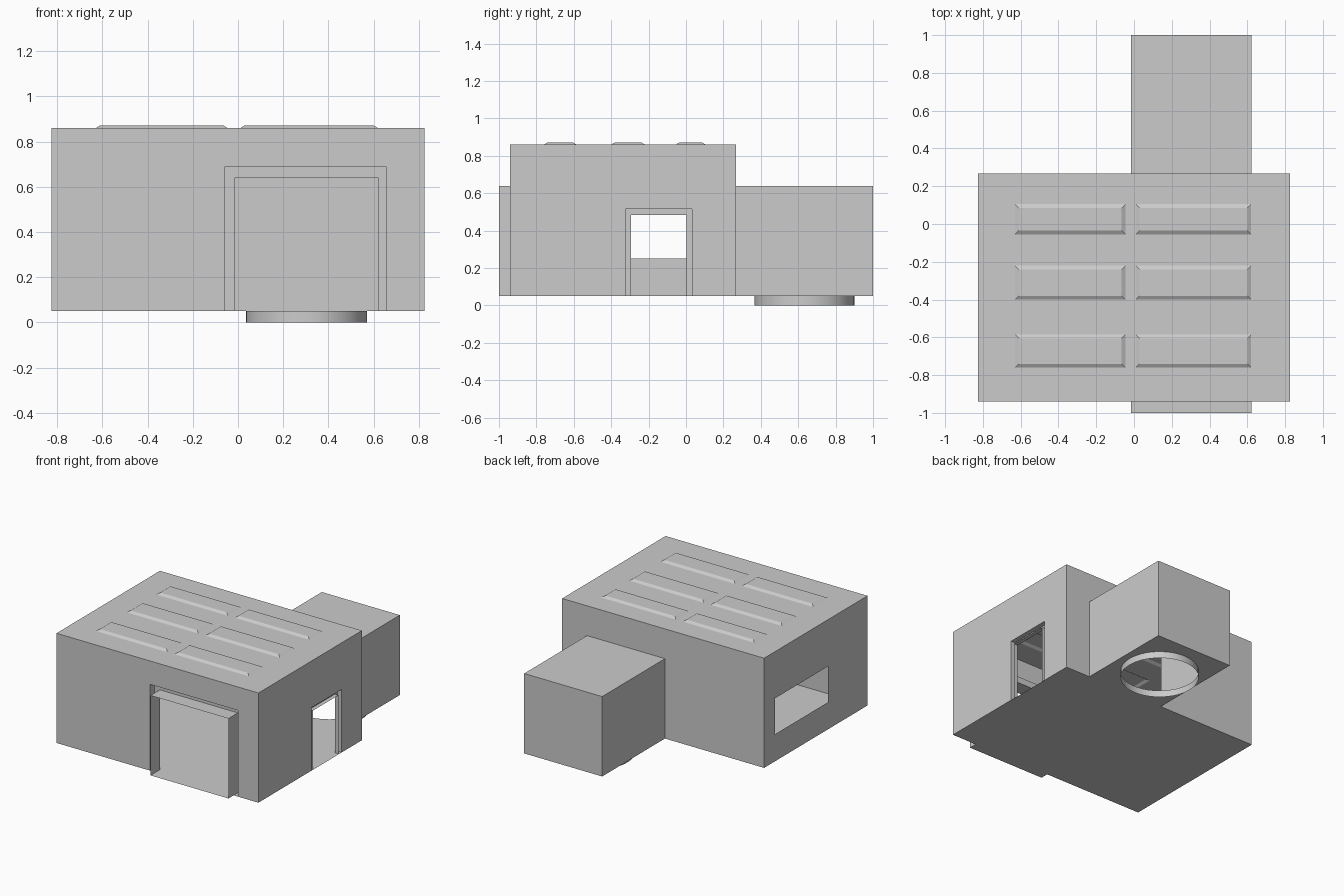
import bpy, bmesh, math
from mathutils import Vector

if "Cube" in bpy.data.objects:
    bpy.data.objects.remove(bpy.data.objects["Cube"])

X, Y0, Y1, Z0, Z1 = 0.825, -0.94, 0.267, 0.05, 0.86    # main hall
TX0, TX1, TZ = -0.015, 0.622, 0.64                     # passage cross-section
HX, HY, HR = 0.303, 0.633, 0.267                       # floor hatch


def finish(name, bm):
    mesh = bpy.data.meshes.new(name)
    bm.to_mesh(mesh)
    bm.free()
    obj = bpy.data.objects.new(name, mesh)
    bpy.context.collection.objects.link(obj)
    return obj


def rect(u0, u1, v0, v1):
    return [(u0, v0), (u1, v0), (u1, v1), (u0, v1)]


def arch(u0, u1, v):
    """Doorway profile, open at the floor."""
    return [(u0, Z0), (u0, v), (u1, v), (u1, Z0)]


def sheet(name, loops, place, normal):
    """Thin flat wall: first loop is the outline, the others are holes."""
    bm = bmesh.new()
    edges = []
    for loop in loops:
        vs = [bm.verts.new(place(*p)) for p in loop]
        edges += [bm.edges.new((a, b)) for a, b in zip(vs, vs[1:] + vs[:1])]
    n = Vector(normal)
    bmesh.ops.triangle_fill(bm, edges=edges, use_beauty=True, normal=n)
    for f in bm.faces:
        f.normal_update()
        if f.normal.dot(n) < 0:
            f.normal_flip()
    return finish(name, bm)


def loft(name, profiles, closed=False, cap=False):
    """Skin a list of 3D profiles with quads."""
    bm = bmesh.new()
    rows = [[bm.verts.new(p) for p in prof] for prof in profiles]
    n = len(rows[0])
    for a, b in zip(rows, rows[1:]):
        for i in range(n if closed else n - 1):
            j = (i + 1) % n
            bm.faces.new((a[i], a[j], b[j], b[i]))
    if cap:
        bm.faces.new(rows[-1])
    return finish(name, bm)


def on_x(x):
    return lambda u, v: (x, u, v)


def on_y(y):
    return lambda u, v: (u, y, v)


def on_z(z):
    return lambda u, v: (u, v, z)


def put(place, pts):
    return [place(*p) for p in pts]


def notched(u0, u1, door):
    """Wall outline with a doorway cut up from the floor."""
    return [(u0, Z0)] + door + [(u1, Z0), (u1, Z1), (u0, Z1)]


# Doorway profiles
front_outer, front_inner = arch(-0.06, 0.657, 0.687), arch(TX0, TX1, TZ)
side_outer, side_inner = arch(-0.323, 0.032, 0.515), arch(-0.295, 0.002, 0.483)

# Main hall walls
sheet("front_wall", [notched(-X, X, front_outer)], on_y(Y0), (0, -1, 0))
sheet("back_wall", [notched(-X, X, front_inner)], on_y(Y1), (0, 1, 0))
sheet("right_wall", [notched(Y0, Y1, side_outer)], on_x(X), (1, 0, 0))
sheet("left_wall", [rect(Y0, Y1, Z0, Z1), rect(-0.48, 0.14, 0.25, 0.515)],
      on_x(-X), (-1, 0, 0))

# Door surrounds: step into the wall, across, then back out as a sleeve
loft("front_door_frame", [put(on_y(Y0), front_outer), put(on_y(-0.89), front_outer),
                          put(on_y(-0.89), front_inner), put(on_y(-1), front_inner)])
loft("side_door_frame", [put(on_x(X), side_outer), put(on_x(X - 0.035), side_outer),
                         put(on_x(X - 0.035), side_inner), put(on_x(X - 0.005), side_inner)])

# Roof with six raised ribs
ribs = [(x0, x1, y0, y1) for x0, x1 in ((-0.63, -0.045), (0.01, 0.62))
        for y0, y1 in ((-0.055, 0.105), (-0.4, -0.22), (-0.76, -0.585))]
sheet("roof", [rect(-X, X, Y0, Y1)] + [rect(*r) for r in ribs], on_z(Z1), (0, 0, 1))
for i, (x0, x1, y0, y1) in enumerate(ribs):
    c = 0.02
    loft(f"roof_rib_{i + 1}", [put(on_z(Z1), rect(x0, x1, y0, y1)),
                               put(on_z(Z1 + 0.012), rect(x0 + c, x1 - c, y0 + c, y1 - c))],
         closed=True, cap=True)

# Floors, with a round hatch under the rear passage
circle = [(HX + HR * math.cos(2 * math.pi * i / 48), HY + HR * math.sin(2 * math.pi * i / 48))
          for i in range(48)]
sheet("main_floor", [rect(-X, X, Y0, Y1)], on_z(Z0), (0, 0, -1))
sheet("front_sill", [rect(TX0, TX1, -1, Y0)], on_z(Z0), (0, 0, -1))
sheet("passage_floor", [rect(TX0, TX1, Y1, 1), circle], on_z(Z0), (0, 0, -1))
collar = loft("hatch_collar", [put(on_z(0), circle), put(on_z(Z0), circle)], closed=True)
for p in collar.data.polygons:
    p.use_smooth = True

# Rear passage
loft("passage_shell", [put(on_y(Y1), front_inner), put(on_y(1), front_inner)])
sheet("passage_end", [rect(TX0, TX1, Z0, TZ)], on_y(1), (0, 1, 0))
